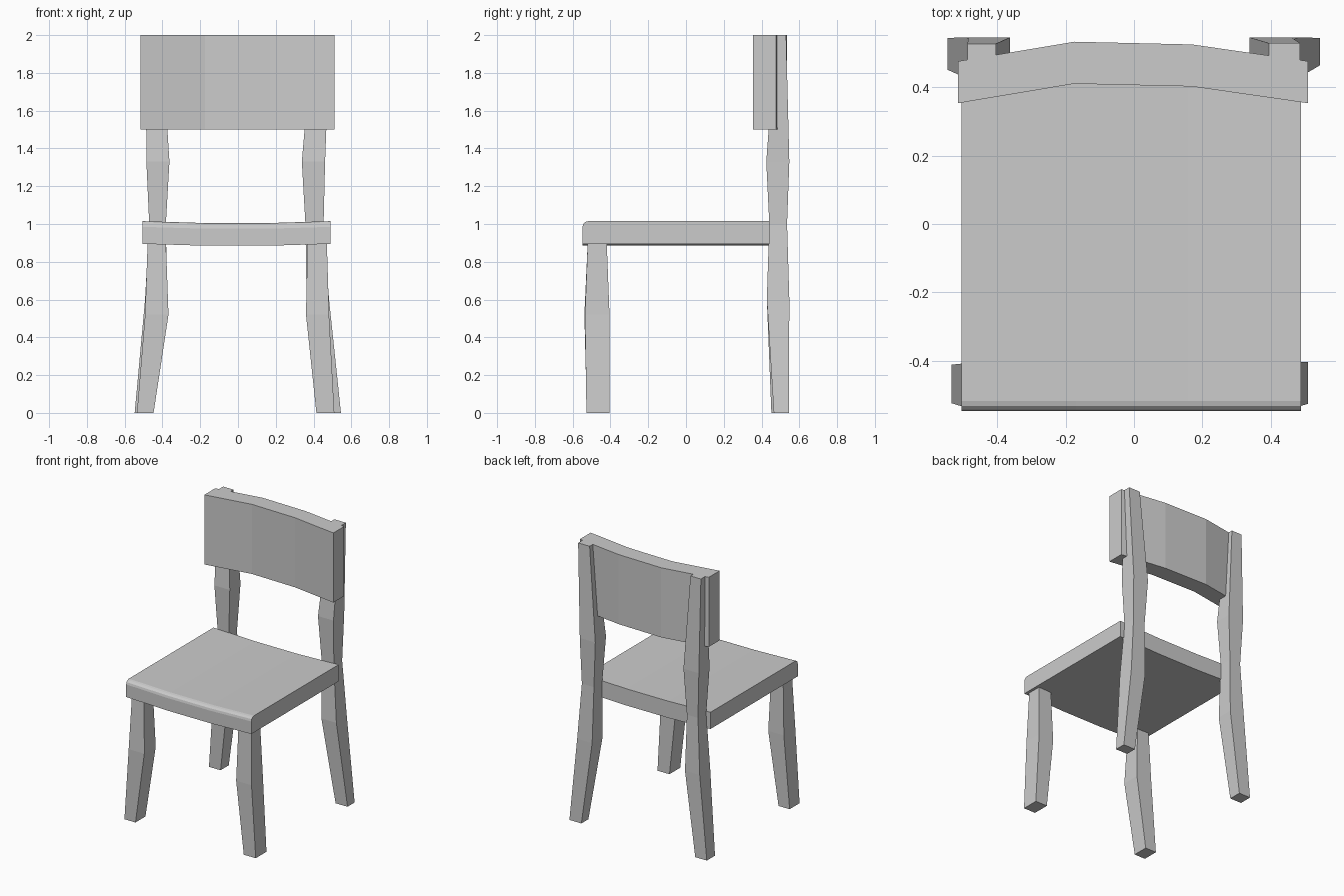
import bpy, bmesh, math


def loft(name, rings):
    """Skin a list of equal-length point rings and cap both ends."""
    bm = bmesh.new()
    loops = [[bm.verts.new(p) for p in ring] for ring in rings]
    n = len(loops[0])
    for a, b in zip(loops, loops[1:]):
        for i in range(n):
            j = (i + 1) % n
            bm.faces.new((a[i], a[j], b[j], b[i]))
    bm.faces.new(loops[0][::-1])
    bm.faces.new(loops[-1])
    bmesh.ops.recalc_face_normals(bm, faces=bm.faces)
    mesh = bpy.data.meshes.new(name)
    bm.to_mesh(mesh)
    bm.free()
    obj = bpy.data.objects.new(name, mesh)
    bpy.context.collection.objects.link(obj)
    return obj


def leg(name, sections):
    """Square post through sections of (z, x0, x1, y0, y1)."""
    return loft(name, [[(x0, y0, z), (x1, y0, z), (x1, y1, z), (x0, y1, z)]
                       for z, x0, x1, y0, y1 in sections])


# Seat: side profile with a rounded front top edge, dished across its width
r = 0.03
nose = [(-0.548 + r - r * math.sin(t), 1.015 - r + r * math.cos(t))
        for t in (math.pi / 2, math.pi / 3, math.pi / 6, 0)]
side = [(0.443, 0.895), (-0.548, 0.895)] + nose + [(0.443, 1.015)]
loft("seat", [[(x, y, z - dip) for y, z in side]
              for x, dip in ((-0.505, 0), (-0.17, 0.01), (0.16, 0.01), (0.49, 0))])

# Backrest: curved panel
loft("backrest", [[(x, y, 1.5), (x, y + 0.123, 1.5), (x, y + 0.123, 2), (x, y, 2)]
                  for x, y in ((-0.515, 0.354), (-0.175, 0.411),
                               (0.17, 0.403), (0.51, 0.354))])

# Front legs
leg("front_leg_left", [(0, -0.535, -0.447, -0.525, -0.412),
                       (0.52, -0.492, -0.368, -0.538, -0.408),
                       (0.91, -0.478, -0.382, -0.52, -0.42)])
leg("front_leg_right", [(0, 0.415, 0.51, -0.527, -0.405),
                        (0.52, 0.36, 0.482, -0.535, -0.405),
                        (0.91, 0.368, 0.47, -0.52, -0.42)])

# Back legs, running up behind the backrest
leg("back_leg_left", [(0, -0.547, -0.455, 0.452, 0.545),
                      (0.6, -0.492, -0.375, 0.428, 0.547),
                      (1.0, -0.47, -0.382, 0.441, 0.535),
                      (1.33, -0.485, -0.363, 0.425, 0.547),
                      (2.0, -0.488, -0.405, 0.475, 0.528)])
leg("back_leg_right", [(0, 0.45, 0.545, 0.465, 0.545),
                       (0.6, 0.363, 0.482, 0.428, 0.547),
                       (1.0, 0.357, 0.453, 0.441, 0.535),
                       (1.33, 0.338, 0.461, 0.425, 0.547),
                       (2.0, 0.395, 0.486, 0.475, 0.53)])
